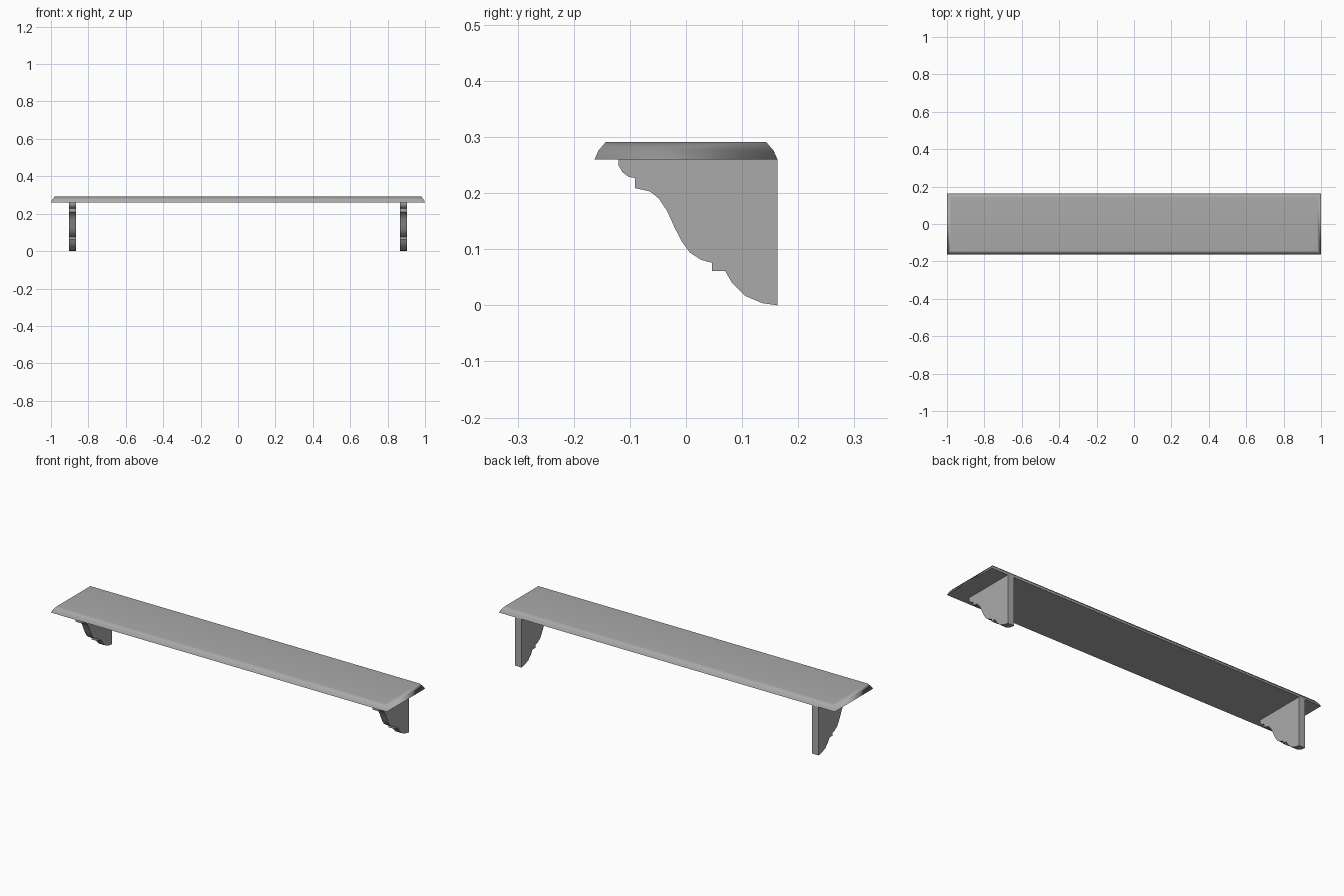
import bpy
import bmesh
from math import radians

default = bpy.data.objects.get("Cube")
if default:
    bpy.data.objects.remove(default, do_unlink=True)

grey = bpy.data.materials.new("plain grey")
grey.use_nodes = True
colour = (0.4, 0.4, 0.4, 1)
grey.diffuse_color = colour
grey.node_tree.nodes["Principled BSDF"].inputs["Base Color"].default_value = colour

BOARD_Z = 0.26
BACK_Y = 0.163


def finish(name, bm, angle):
    """Turn a bmesh into a shaded object."""
    bmesh.ops.recalc_face_normals(bm, faces=bm.faces)
    mesh = bpy.data.meshes.new(name)
    bm.to_mesh(mesh)
    bm.free()
    mesh.materials.append(grey)
    obj = bpy.data.objects.new(name, mesh)
    bpy.context.collection.objects.link(obj)
    bpy.ops.object.select_all(action="DESELECT")
    obj.select_set(True)
    bpy.context.view_layer.objects.active = obj
    bpy.ops.object.shade_smooth_by_angle(angle=radians(angle))
    return obj


# Shelf board: stacked rectangles (inset, height) give the rounded edge
bm = bmesh.new()
rings = []
for inset, z in [(0, BOARD_Z), (0.007, 0.276), (0.02, 0.291)]:
    x, y = 1 - inset, BACK_Y - inset
    rings.append([bm.verts.new((sx * x, sy * y, z))
                  for sx, sy in [(-1, -1), (1, -1), (1, 1), (-1, 1)]])
for low, high in zip(rings, rings[1:]):
    for i in range(4):
        j = (i + 1) % 4
        bm.faces.new((low[i], low[j], high[j], high[i]))
bm.faces.new(rings[0])
bm.faces.new(rings[-1])
board = finish("shelf_board", bm, 100)
weighted = board.modifiers.new("flat top shading", "WEIGHTED_NORMAL")
weighted.keep_sharp = True

# Bracket side profile (y, z), from the front top down to the back foot
PROFILE = [
    (-0.12, BOARD_Z), (-0.12, 0.249), (-0.113, 0.237), (-0.102, 0.229),
    (-0.091, 0.227), (-0.091, 0.209), (-0.064, 0.203), (-0.048, 0.19),
    (-0.034, 0.169), (-0.02, 0.138), (-0.007, 0.113), (0.007, 0.094),
    (0.027, 0.081), (0.046, 0.076), (0.046, 0.061), (0.07, 0.061),
    (0.082, 0.04), (0.105, 0.017), (0.136, 0.004), (BACK_Y, 0),
    (BACK_Y, BOARD_Z),
]


def bracket(name, centre_x, width=0.038):
    bm = bmesh.new()
    side = bm.faces.new([bm.verts.new((centre_x - width / 2, y, z))
                         for y, z in PROFILE])
    extruded = bmesh.ops.extrude_face_region(bm, geom=[side], use_keep_orig=True)
    moved = [v for v in extruded["geom"] if isinstance(v, bmesh.types.BMVert)]
    bmesh.ops.translate(bm, verts=moved, vec=(width, 0, 0))
    return finish(name, bm, 35)


for label, sign in (("left", 1), ("right", -1)):
    bracket(label + "_bracket", sign * 0.885)
